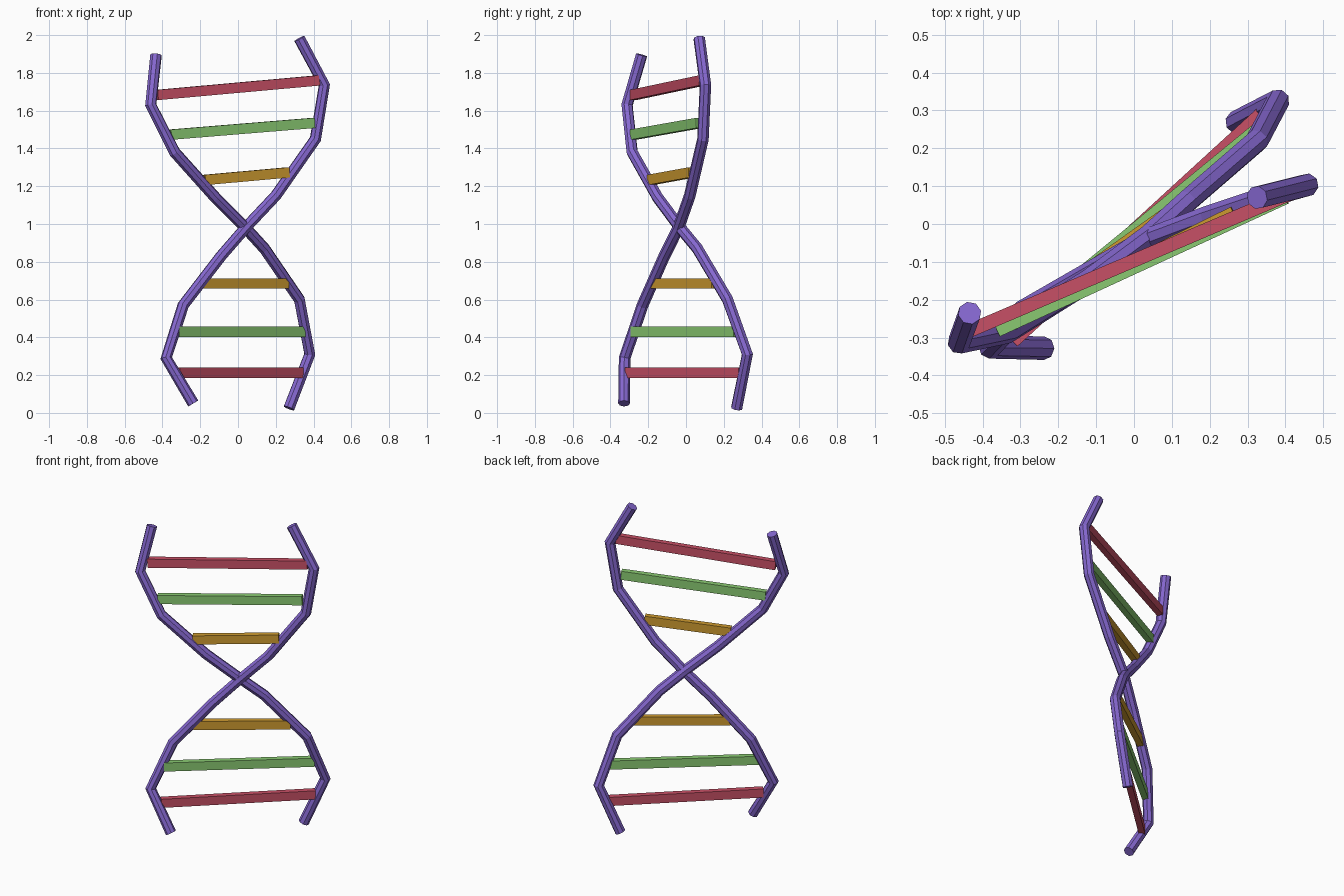
import bpy
from mathutils import Vector, Matrix

if "Cube" in bpy.data.objects:
    bpy.data.objects.remove(bpy.data.objects["Cube"])


def material(name, rgb):
    # sRGB 0-255 to linear
    m = bpy.data.materials.new(name)
    lin = [((c / 255 + 0.055) / 1.055) ** 2.4 for c in rgb]
    m.diffuse_color = (*lin, 1)
    m.use_nodes = True
    m.node_tree.nodes["Principled BSDF"].inputs["Base Color"].default_value = m.diffuse_color
    return m


PURPLE = material("purple", (134, 104, 208))
RED = material("red", (200, 80, 102))
GREEN = material("green", (138, 202, 114))
YELLOW = material("yellow", (206, 155, 48))


def strand(name, points, radius=0.031):
    """Eight-sided tube with mitred bends and flat capped ends."""
    cu = bpy.data.curves.new(name + "_path", 'CURVE')
    cu.dimensions = '3D'
    cu.bevel_depth = radius
    cu.bevel_resolution = 2
    cu.use_fill_caps = True
    sp = cu.splines.new('POLY')
    sp.points.add(len(points) - 1)
    for p, co in zip(sp.points, points):
        p.co = (*co, 1)
    sp.use_smooth = False
    tmp = bpy.data.objects.new(name + "_path", cu)
    bpy.context.collection.objects.link(tmp)
    dg = bpy.context.evaluated_depsgraph_get()
    me = bpy.data.meshes.new_from_object(tmp.evaluated_get(dg))
    bpy.data.objects.remove(tmp)
    me.materials.clear()
    me.materials.append(PURPLE)
    for f in me.polygons:
        f.use_smooth = False
        f.material_index = 0
    ob = bpy.data.objects.new(name, me)
    bpy.context.collection.objects.link(ob)


def rung(name, a, b, mat, depth=0.036, height=0.054):
    """Flat-sided bar from a to b, kept upright."""
    a, b = Vector(a), Vector(b)
    x = (b - a).normalized()
    y = Vector((0, 0, 1)).cross(x).normalized()
    z = x.cross(y)
    rot = Matrix((x, y, z)).transposed().to_4x4()
    bpy.ops.mesh.primitive_cube_add(size=1)
    ob = bpy.context.object
    ob.name = name
    ob.data.transform(Matrix.Translation((a + b) / 2) @ rot
                      @ Matrix.Diagonal(((b - a).length, depth, height, 1)))
    ob.data.materials.append(mat)


# Two twisted strands crossing at mid height
strand("strand_left_to_right", [
    (-0.237, -0.328, 0.05), (-0.38, -0.325, 0.29), (-0.29, -0.23, 0.57),
    (-0.09, -0.115, 0.83), (0.04, -0.04, 0.98), (0.20, 0.02, 1.15),
    (0.41, 0.09, 1.45), (0.457, 0.103, 1.735), (0.325, 0.07, 1.982)])
strand("strand_right_to_left", [
    (0.27, 0.268, 0.025), (0.38, 0.325, 0.31), (0.325, 0.22, 0.60),
    (0.14, 0.06, 0.87), (0.035, -0.035, 0.985), (-0.12, -0.15, 1.14),
    (-0.335, -0.285, 1.38), (-0.462, -0.312, 1.63), (-0.434, -0.235, 1.895)])

# Rungs, bottom to top
rung("rung_1", (-0.32, -0.31, 0.213), (0.335, 0.29, 0.213), RED)
rung("rung_2", (-0.32, -0.28, 0.43), (0.345, 0.265, 0.43), GREEN)
rung("rung_3", (-0.19, -0.17, 0.685), (0.26, 0.15, 0.685), YELLOW)
rung("rung_4", (-0.18, -0.19, 1.233), (0.265, 0.03, 1.273), YELLOW)
rung("rung_5", (-0.36, -0.28, 1.473), (0.40, 0.07, 1.535), GREEN)
rung("rung_6", (-0.43, -0.28, 1.683), (0.425, 0.085, 1.76), RED)
